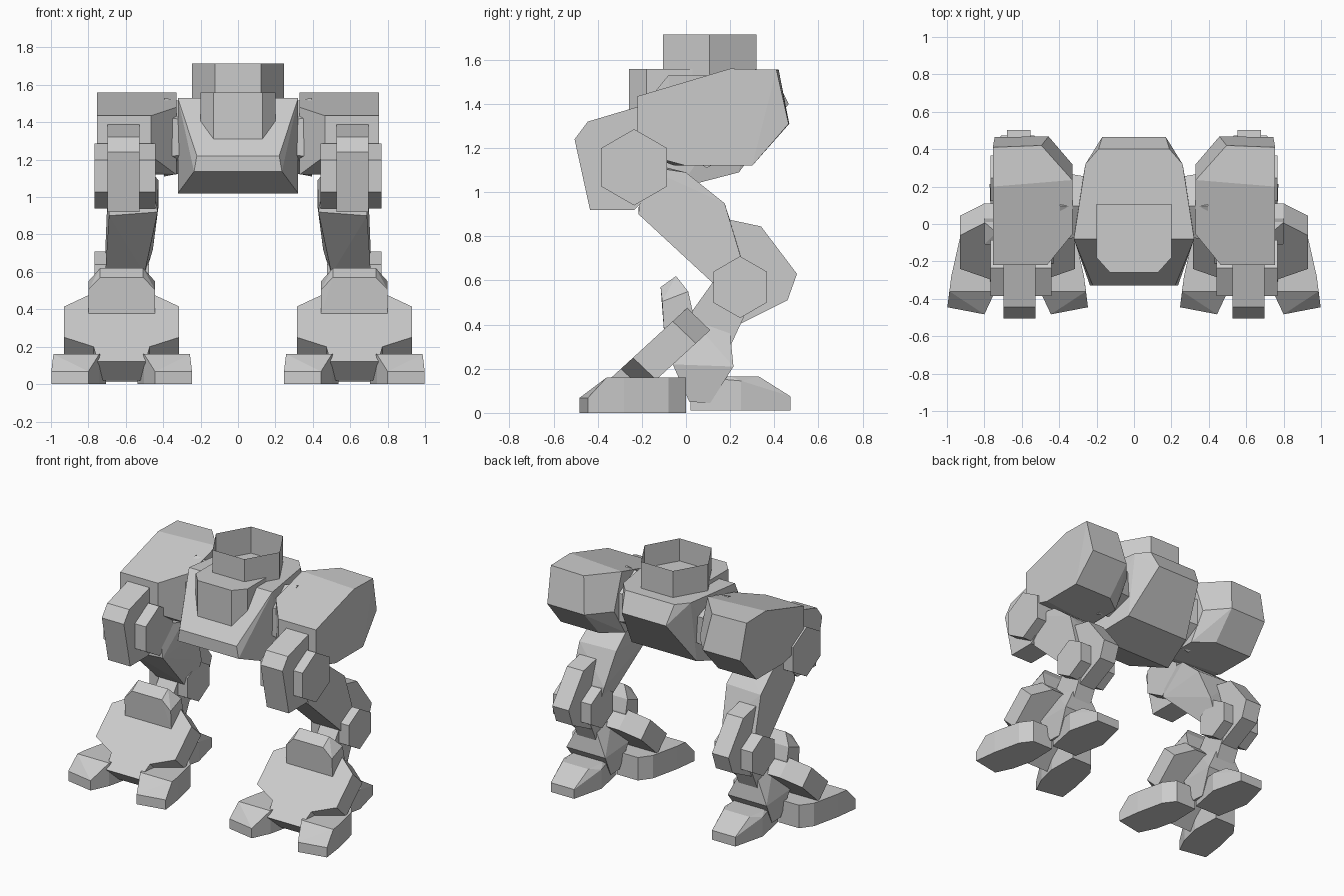
import bpy, bmesh, math
from mathutils import Vector

if "Cube" in bpy.data.objects:
    bpy.data.objects.remove(bpy.data.objects["Cube"], do_unlink=True)

grey = bpy.data.materials.new("plain grey")
grey.use_nodes = True
COL = (0.6, 0.6, 0.6, 1)
grey.diffuse_color = COL
grey.node_tree.nodes["Principled BSDF"].inputs["Base Color"].default_value = COL
LEG_X = 0.622


def finish(name, bm, mirror=False):
    """Turn a bmesh into an object, optionally mirrored to the other side."""
    bmesh.ops.recalc_face_normals(bm, faces=bm.faces)
    me = bpy.data.meshes.new(name)
    bm.to_mesh(me)
    bm.free()
    me.materials.append(grey)
    ob = bpy.data.objects.new(name, me)
    bpy.context.collection.objects.link(ob)
    if mirror:
        mod = ob.modifiers.new("Mirror", "MIRROR")
        mod.use_bisect_axis[0] = False
        mod.use_mirror_merge = False
    return ob


def hull(name, pts, mirror=False):
    """Faceted convex block around a few corner points."""
    bm = bmesh.new()
    for p in pts:
        bm.verts.new(p)
    res = bmesh.ops.convex_hull(bm, input=bm.verts)
    loose = [v for v in bm.verts if not v.link_faces]
    bmesh.ops.delete(bm, geom=loose, context="VERTS")
    bmesh.ops.dissolve_limit(bm, angle_limit=math.radians(3),
                             verts=bm.verts, edges=bm.edges)
    return finish(name, bm, mirror)


def sym(pts, cx=0.0):
    """Half-width points doubled on both sides of cx."""
    return [(cx + s * x, y, z) for x, y, z in pts for s in (1, -1)]


def side_plate(name, prof, x0, x1):
    """Side profile (y, z) extruded across x."""
    return hull(name, [(x, y, z) for y, z in prof for x in (x0, x1)], True)


def hexagon(cy, cz, r):
    return [(cy + r * math.sin(k * math.pi / 3), cz + r * math.cos(k * math.pi / 3))
            for k in range(6)]


# Central hull
hull("body", sym([
    (.322, -.08, 1.53), (.26, .32, 1.53), (.19, .40, 1.53), (.17, .465, 1.40),
    (.22, -.33, 1.22), (.235, -.33, 1.137), (.322, -.03, 1.02),
    (.25, .24, 1.09), (.322, -.03, 1.25)]))

# Cockpit block
hull("cockpit", sym([(x, y, z) for x, y in ((.2, .107), (.2, -.18), (.13, -.258))
                     for z in (1.25, 1.558)]))

# Open hexagonal collar on top
bm = bmesh.new()
ring = []
for k in range(6):
    a = k * math.pi / 3
    x, y = .245 * math.cos(a), .1075 + .245 * math.sin(a)
    ring.append((bm.verts.new((x, y, 1.528)), bm.verts.new((x, y, 1.715))))
for k in range(6):
    (a, b), (c, d) = ring[k], ring[(k + 1) % 6]
    bm.faces.new((a, c, d, b))
finish("collar", bm)

# Shoulder pods and the joints that carry them
hull("shoulder_pod", [
    (.755, -.22, 1.435), (.755, .20, 1.56), (.755, .41, 1.555), (.745, .465, 1.31),
    (.755, .30, 1.12), (.755, 0, 1.12), (.755, -.22, 1.18),
    (.465, -.22, 1.435), (.465, -.22, 1.22), (.495, .42, 1.555), (.457, .468, 1.31),
    (.46, .30, 1.12), (.33, -.055, 1.48), (.33, .235, 1.558), (.33, .32, 1.31),
    (.33, .20, 1.12), (.33, -.05, 1.12)], True)
hull("shoulder_joint",
     [(.24, y, z) for y, z in hexagon(.095, 1.32, .18)] +
     [(.395, y, z) for y, z in hexagon(.095, 1.32, .21)], True)

# Hip: upright plate with hexagonal pivot
side_plate("hip_plate", [(-.505, 1.24), (-.445, 1.32), (-.22, 1.387), (-.1, 1.3),
                         (-.1, 1.05), (-.235, .92), (-.435, .92)], .527, .697)
side_plate("hip_pivot", hexagon(-.235, 1.113, .173), .442, .767)

# Thigh sloping back to the knee
hull("thigh", [
    (.69, -.2, 1.12), (.69, 0, 1.09), (.70, .175, .95), (.71, .25, .70),
    (.71, .25, .57), (.71, .12, .59), (.69, -.215, .90),
    (.47, -.2, 1.14), (.425, 0, 1.09), (.425, .16, .95), (.455, .25, .72),
    (.50, .25, .57), (.50, .12, .59), (.43, -.215, .92)], True)

# Knee
side_plate("knee_plate", [(.20, .875), (.34, .845), (.503, .63), (.46, .51),
                          (.24, .40), (.12, .60)], .553, .68)
side_plate("knee_pivot", hexagon(.245, .57, .14), .475, .768)

# Lower leg: narrow neck flaring into the ankle
side_plate("shin", [(.12, .59), (.02, .45), (.05, .25), (.2, .3), (.2, .36),
                    (.26, .43), (.30, .58)], .55, .694)
hull("ankle", sym([(.075, .03, .42), (.075, .20, .36), (.14, -.06, .22), (.15, .215, .21),
                   (.12, .015, .05), (.12, .11, .045)], LEG_X), True)

# Sloped foot guard: outline (half width, height) pushed along its thickness
outline = [(.178, .475), (.307, .415), (.307, .25), (.15, .20), (.128, .12)]
for name, part in (("foot_guard", outline[:3] + [(.15, .20)]),
                   ("foot_guard_tongue", [(.15, .30), (.15, .20), (.128, .12)])):
    pts = []
    for x, z in part:
        y = .005 + (z - .475) * 1.09
        pts += [(x, y, z), (x, y + .105, z - .10)]
    hull(name, sym(pts, LEG_X), True)

# Faceted knob on the guard
hull("guard_knob", sym([
    (.115, -.115, .57), (.115, -.045, .62), (.178, -.108, .505), (.178, -.10, .375),
    (.178, .01, .55), (.178, .03, .46), (.178, .03, .375)], LEG_X), True)

# Two splayed front toes per foot
plan = [(.09, 0), (.25, 0), (.31, -.08), (.355, -.28), (.12, -.36), (.085, -.21),
        (.365, -.36)]
toe = [(x, y, z) for x, y in plan for z in (0, .16)]
toe += [(x, y, z) for x, y in ((.178, -.483), (.376, -.445)) for z in (0, .068)]
for name, s in (("outer_toe", 1), ("inner_toe", -1)):
    hull(name, [(LEG_X + s * x, y, z) for x, y, z in toe], True)

# Rear toe
hull("rear_toe", sym([
    (.10, .02, .01), (.10, .02, .165), (.145, .25, .01), (.145, .25, .145),
    (.12, .20, .165), (.10, .33, .165), (.09, .473, .01), (.09, .473, .075)],
    LEG_X), True)
